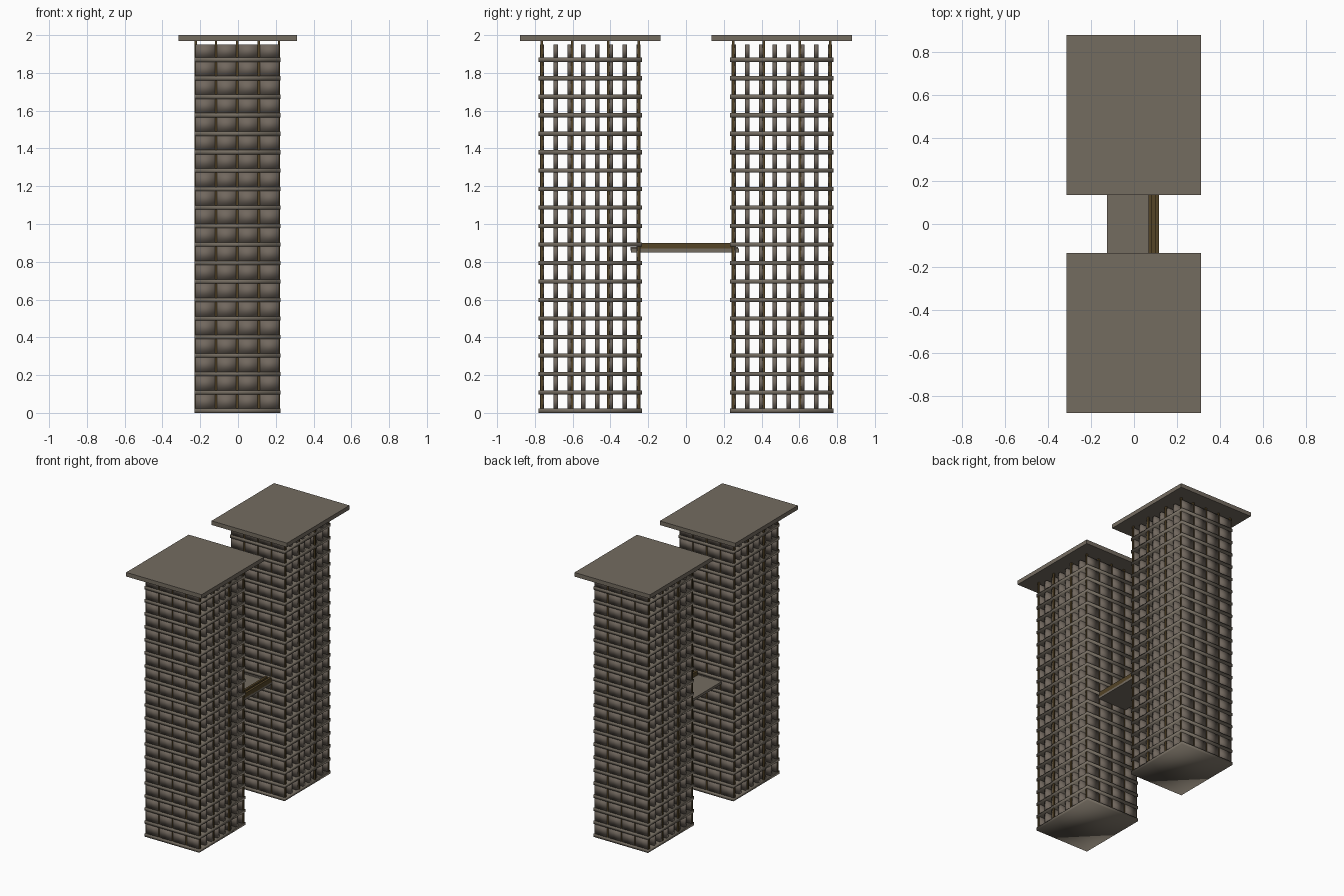
import bpy, bmesh
from mathutils import Matrix, Vector

if "Cube" in bpy.data.objects:
    bpy.data.objects.remove(bpy.data.objects["Cube"])


def material(name, rgb):
    m = bpy.data.materials.new(name)
    m.diffuse_color = (*rgb, 1)
    m.use_nodes = True
    m.node_tree.nodes["Principled BSDF"].inputs["Base Color"].default_value = m.diffuse_color
    return m


STONE = material("warm grey concrete", (0.175, 0.150, 0.118))
WALL = material("taupe wall", (0.165, 0.137, 0.112))
BROWN = material("dark brown timber", (0.09, 0.058, 0.02))


def boxes(name, spans, mat, smooth=False):
    """One object from boxes given as (x0, x1, y0, y1, z0, z1)."""
    bm = bmesh.new()
    for x0, x1, y0, y1, z0, z1 in spans:
        centre = Vector(((x0 + x1) / 2, (y0 + y1) / 2, (z0 + z1) / 2))
        size = Matrix.Diagonal((x1 - x0, y1 - y0, z1 - z0, 1))
        bmesh.ops.create_cube(bm, size=1, matrix=Matrix.Translation(centre) @ size)
    for f in bm.faces:
        f.smooth = smooth
    me = bpy.data.meshes.new(name)
    bm.to_mesh(me)
    bm.free()
    me.materials.append(mat)
    ob = bpy.data.objects.new(name, me)
    bpy.context.collection.objects.link(ob)
    return ob


FLOORS, STEP, SLAB = 20, 0.0978, 0.022
for side, yc in (("front", -0.507), ("back", 0.507)):
    # floor slabs
    boxes(side + "_tower_floors",
          [(-0.231, 0.224, yc - 0.274, yc + 0.274, i * STEP, i * STEP + SLAB)
           for i in range(FLOORS)], STONE, True)
    # wall piers: 4 across, 8 deep, on every floor
    piers = []
    for i in range(FLOORS):
        z = i * STEP + SLAB
        for c in range(4):
            x = -0.174 + c * 0.1135
            for r in range(8):
                y = yc - 0.255 + r * 0.0729
                piers.append((x - 0.051, x + 0.051, y - 0.0115, y + 0.0115,
                              z, z + STEP - SLAB + (0 if i < FLOORS - 1 else -0.006)))
    boxes(side + "_tower_piers", piers, WALL, True)
    # timber posts up to the roof
    posts = []
    for x in (-0.224, -0.117, -0.004, 0.110, 0.217):
        for y in (-0.257, -0.095, 0.095, 0.257):
            posts.append((x - 0.006, x + 0.006, yc + y - 0.007, yc + y + 0.007, 0.01, 1.975))
    boxes(side + "_tower_posts", posts, BROWN)
    # overhanging flat roof
    boxes(side + "_tower_roof", [(-0.315, 0.312, yc - 0.371, yc + 0.371, 1.969, 2.0)], STONE)

# bridge deck with end blocks
boxes("bridge_deck", [(-0.126, 0.116, -0.29, 0.28, 0.85, 0.869)], STONE)
boxes("bridge_end_blocks", [(-0.126, 0.07, -0.295, -0.24, 0.86, 0.878),
                            (-0.126, 0.07, 0.23, 0.275, 0.86, 0.878)], STONE)
# timber rail along the right side of the bridge
boxes("bridge_rail", [(0.068, 0.116, -0.24, 0.24, 0.866, 0.88),
                      (0.068, 0.084, -0.24, 0.24, 0.88, 0.9),
                      (0.098, 0.116, -0.24, 0.24, 0.88, 0.9)], BROWN)
